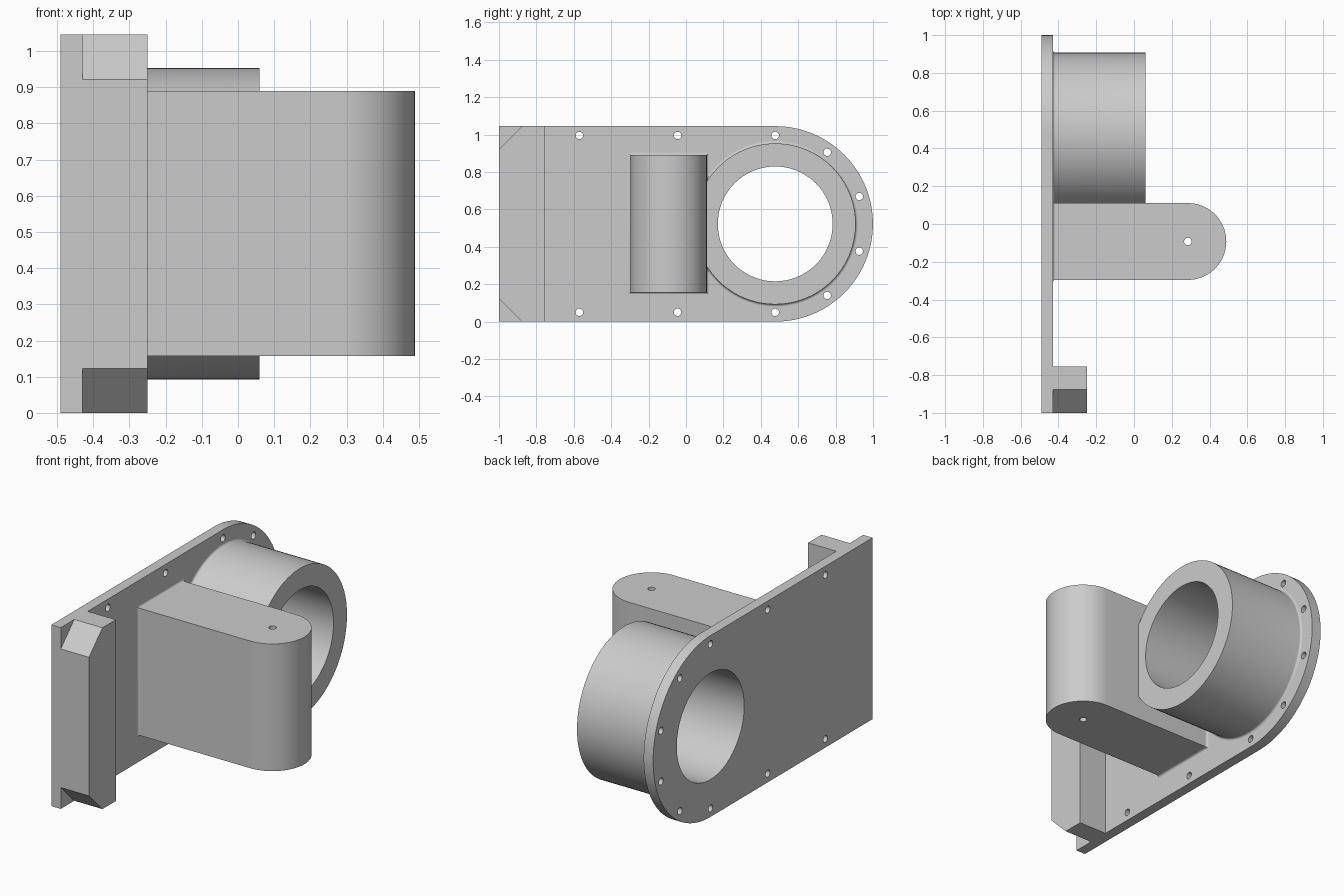
import bpy, bmesh
from math import sin, cos, pi, radians

cube = bpy.data.objects.get("Cube")
if cube:
    bpy.data.objects.remove(cube, do_unlink=True)

grey = bpy.data.materials.new("light grey")
grey.use_nodes = True
grey.diffuse_color = (0.6, 0.6, 0.6, 1)
grey.node_tree.nodes["Principled BSDF"].inputs["Base Color"].default_value = (0.6, 0.6, 0.6, 1)

# Main dimensions
BACK, FACE, PAD_END, BOSS_END = -0.49, -0.43, -0.25, 0.06
HEIGHT = 1.045
MID = HEIGHT / 2
BORE_Y, BORE_R, BOSS_R = 0.477, 0.307, 0.43
ARM_Y, ARM_R, ARM_X = -0.0925, 0.2035, 0.285
ARM_LOW, ARM_TOP = 0.157, 0.89
FILLET, SCREW_R = 0.013, 0.02


def arc(cx, cy, r, start, end, n):
    """Points on an arc, both ends included; angles in degrees."""
    angles = [radians(start + (end - start) * i / n) for i in range(n + 1)]
    return [(cx + r * cos(a), cy + r * sin(a)) for a in angles]


def circle(cx, cy, r, n):
    return arc(cx, cy, r, 0, 360, n)[:-1]


def along_x(points, x):
    return [(x, y, z) for y, z in points]


def along_z(points, z):
    return [(x, y, z) for x, y in points]


def loft(bm, rings, caps=True, closed=False):
    """Skin a run of equal rings of points."""
    rows = [[bm.verts.new(p) for p in ring] for ring in rings]
    n = len(rows[0])
    pairs = list(zip(rows, rows[1:])) + ([(rows[-1], rows[0])] if closed else [])
    for a, b in pairs:
        for i in range(n):
            j = (i + 1) % n
            bm.faces.new((a[i], a[j], b[j], b[i]))
    if caps:
        bm.faces.new(rows[0][::-1])
        bm.faces.new(rows[-1])


def finish(name, bm):
    bmesh.ops.recalc_face_normals(bm, faces=bm.faces)
    mesh = bpy.data.meshes.new(name)
    bm.to_mesh(mesh)
    bm.free()
    mesh.materials.append(grey)
    ob = bpy.data.objects.new(name, mesh)
    bpy.context.collection.objects.link(ob)
    return ob


def part(name, rings, closed=False):
    bm = bmesh.new()
    loft(bm, rings, not closed, closed)
    return finish(name, bm)


def activate(ob):
    bpy.ops.object.select_all(action='DESELECT')
    ob.select_set(True)
    bpy.context.view_layer.objects.active = ob


def cut(ob, rings_list):
    """Drill a set of separate holes through a part."""
    bm = bmesh.new()
    for rings in rings_list:
        loft(bm, rings)
    cutter = finish("hole_cutter", bm)
    cutter.hide_render = True
    mod = ob.modifiers.new("holes", 'BOOLEAN')
    mod.operation, mod.solver, mod.object = 'DIFFERENCE', 'EXACT', cutter
    activate(ob)
    bpy.ops.object.modifier_apply(modifier=mod.name)
    bpy.data.objects.remove(cutter, do_unlink=True)


def smooth(ob):
    activate(ob)
    bpy.ops.object.shade_smooth_by_angle(angle=radians(30))


# Mounting plate with one round end
outline = [(-1, HEIGHT), (-1, 0)] + arc(BORE_Y, MID, MID, -90, 90, 64)
plate = part("mounting_plate", [along_x(outline, BACK), along_x(outline, FACE)])

# Bore and screw holes
spots = [(y, z) for y in (-0.57, -0.045) for z in (0.05, HEIGHT - 0.05)]
spots += arc(BORE_Y, MID, 0.473, -90, 90, 5)
holes = [circle(y, z, SCREW_R, 20) for y, z in spots]
holes.append(circle(BORE_Y, MID, BORE_R, 96))
cut(plate, [[along_x(h, BACK - 0.1), along_x(h, FACE + 0.1)] for h in holes])

# End pad with two clipped corners
C = 0.123
pad = [(-0.755, 0), (-0.755, HEIGHT), (C - 1, HEIGHT), (-1, HEIGHT - C), (-1, C), (C - 1, 0)]
part("end_pad", [along_x(pad, FACE), along_x(pad, PAD_END)])

# Root fillet steps: (outward offset, x)
steps = [(FILLET * (1 - sin(t)), FACE + FILLET * (1 - cos(t)))
         for t in (i * pi / 12 for i in range(7))]

# Hollow boss around the bore
profile = [(BORE_R, FACE)] + [(BOSS_R + d, x) for d, x in steps]
profile += [(BOSS_R, BOSS_END), (BORE_R, BOSS_END)]
boss = part("bearing_boss", [along_x(circle(BORE_Y, MID, r, 96), x) for r, x in profile], True)

# Round-ended arm with a pin hole
side = [(FACE, ARM_Y + ARM_R), (FACE, ARM_Y - ARM_R)] + arc(ARM_X, ARM_Y, ARM_R, -90, 90, 48)
arm = part("arm", [along_z(side, ARM_LOW), along_z(side, ARM_TOP)])
pin = circle(ARM_X, ARM_Y, SCREW_R, 24)
cut(arm, [[along_z(pin, ARM_LOW - 0.1), along_z(pin, ARM_TOP + 0.1)]])


# Fillet where the arm meets the plate
def rectangle(d):
    y0, y1 = ARM_Y - ARM_R - d, ARM_Y + ARM_R + d
    z0, z1 = ARM_LOW - d, ARM_TOP + d
    return [(y0, z0), (y1, z0), (y1, z1), (y0, z1)]


root = part("arm_root_fillet", [along_x(rectangle(d), x) for d, x in steps])

for ob in (plate, boss, arm, root):
    smooth(ob)
